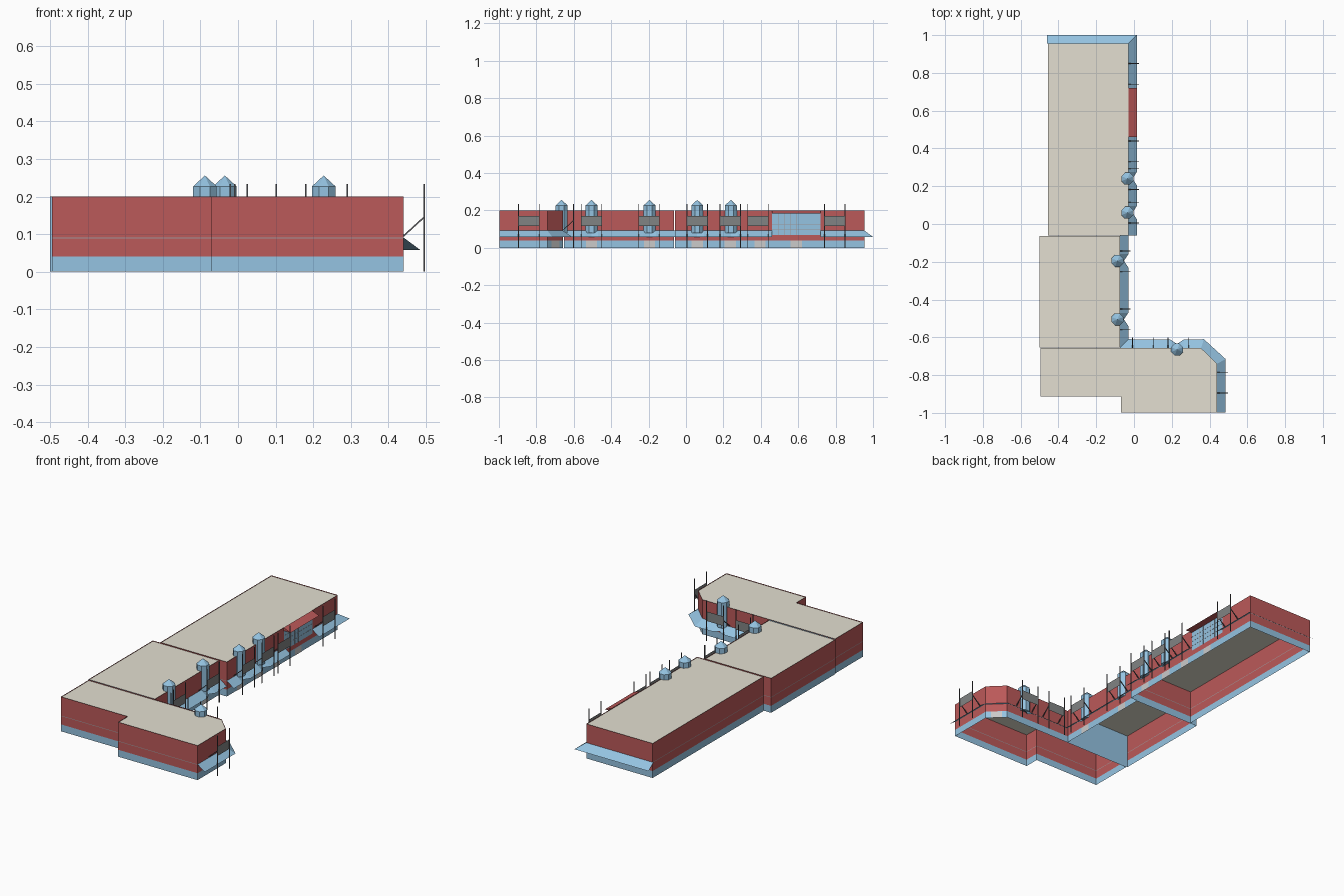
import bpy, bmesh, math
from mathutils import Vector

if "Cube" in bpy.data.objects:
    bpy.data.objects.remove(bpy.data.objects["Cube"])


def mat(name, r, g, b):
    m = bpy.data.materials.new(name)
    m.diffuse_color = (r, g, b, 1)
    m.use_nodes = True
    m.node_tree.nodes["Principled BSDF"].inputs["Base Color"].default_value = m.diffuse_color
    return m


RED = mat("red_wall", 0.50, 0.10, 0.10)
BLUE = mat("blue", 0.30, 0.55, 0.76)
TAN = mat("roof_tan", 0.77, 0.74, 0.64)
DARK = mat("pole_dark", 0.12, 0.12, 0.13)
GREY = mat("panel_grey", 0.22, 0.23, 0.23)
TRIM = mat("trim_grey", 0.35, 0.33, 0.35)
PALE = mat("door_pale", 0.72, 0.72, 0.72)


def finish(name, bm, mats):
    me = bpy.data.meshes.new(name)
    bm.to_mesh(me)
    bm.free()
    for m in mats:
        me.materials.append(m)
    ob = bpy.data.objects.new(name, me)
    bpy.context.collection.objects.link(ob)
    return ob


def mesh(name, verts, faces, m):
    bm = bmesh.new()
    vs = [bm.verts.new(v) for v in verts]
    for f in faces:
        bm.faces.new([vs[i] for i in f])
    return finish(name, bm, [m])


# Open-bottomed wall shell in colour bands, with parapet rim and sunken roof
def wing(name, poly, blue_edges=()):
    bm = bmesh.new()
    levels = [0, 0.04, 0.088, 0.091, 0.2]
    band = [1, 0, 3, 0]
    rings = [[bm.verts.new((x, y, z)) for x, y in poly] for z in levels]
    n = len(poly)
    for k in range(4):
        for i in range(n):
            j = (i + 1) % n
            f = bm.faces.new((rings[k][i], rings[k][j], rings[k + 1][j], rings[k + 1][i]))
            f.material_index = 1 if i in blue_edges else band[k]
    roof = bm.faces.new(rings[-1])
    bmesh.ops.inset_region(bm, faces=[roof], thickness=0.006)
    roof.material_index = 2
    for v in roof.verts:
        v.co.z = 0.196
    finish(name, bm, [RED, BLUE, TAN, TRIM])


wing("north_wing", [(-0.455, -0.06), (-0.03, -0.06), (-0.03, 0.955), (-0.455, 0.955)])
wing("middle_wing", [(-0.5, -0.653), (-0.075, -0.653), (-0.075, -0.064), (-0.5, -0.064)], (0,))
wing("south_wing", [(-0.495, -0.912), (-0.07, -0.912), (-0.07, -0.998), (0.44, -0.998),
                    (0.44, -0.74), (0.355, -0.657), (-0.495, -0.657)])

E, N = Vector((1, 0, 0)), Vector((0, 1, 0))
UP = Vector((0, 0, 1))


# Sloped awning sheet through (wall point, outer point) pairs
def awning(name, pairs):
    verts = []
    for w, o in pairs:
        verts += [(w[0], w[1], 0.091), (o[0], o[1], 0.058)]
    faces = [(2 * i, 2 * i + 1, 2 * i + 3, 2 * i + 2) for i in range(len(pairs) - 1)]
    mesh(name, verts, faces, BLUE)


# V-shaped cut in the awning in front of a tower
def notch(x, y, n):
    t = UP.cross(n)
    out = []
    for s, d in ((-0.035, 0.045), (0, 0.022), (0.035, 0.045)):
        w = Vector((x, y, 0)) + t * s
        out.append((w, w + n * d))
    return out


awning("south_awning", [((0.44, -0.998), (0.485, -0.998)), ((0.44, -0.74), (0.485, -0.715)),
                        ((0.355, -0.657), (0.37, -0.61))]
       + notch(0.228, -0.657, N)
       + [((-0.075, -0.657), (-0.03, -0.61))]
       + notch(-0.075, -0.505, E) + notch(-0.075, -0.195, E)
       + [((-0.075, -0.06), (-0.03, -0.06))])
awning("entrance_awning", [((-0.03, -0.06), (0.015, -0.06))]
       + notch(-0.03, 0.06, E) + notch(-0.03, 0.24, E)
       + [((-0.03, 0.46), (0.015, 0.46))])
awning("north_awning", [((-0.03, 0.72), (0.015, 0.72)), ((-0.03, 0.955), (0.015, 1.0)),
                        ((-0.46, 0.955), (-0.46, 1.0))])


# Octagonal tower with pointed cap
def tower(i, x, y):
    bm = bmesh.new()
    r = 0.034
    def ring(z):
        return [bm.verts.new((x + r * math.cos((k + 0.5) * math.pi / 4),
                              y + r * math.sin((k + 0.5) * math.pi / 4), z)) for k in range(8)]
    lo, hi = ring(0.08), ring(0.227)
    tip = bm.verts.new((x, y, 0.256))
    bm.faces.new(lo[::-1])
    for k in range(8):
        j = (k + 1) % 8
        bm.faces.new((lo[k], lo[j], hi[j], hi[k]))
        bm.faces.new((hi[k], hi[j], tip))
    finish(f"tower_{i}", bm, [BLUE])


for i, p in enumerate([(-0.035, 0.24), (-0.035, 0.06), (-0.088, -0.195),
                       (-0.088, -0.505), (0.228, -0.665)]):
    tower(i, *p)


# Thin square bar between two points
def bar(name, a, b, m=DARK, w=0.004):
    a, b = Vector(a), Vector(b)
    bm = bmesh.new()
    bmesh.ops.create_cube(bm, size=1)
    ob = finish(name, bm, [m])
    ob.scale = (w, w, (b - a).length)
    ob.rotation_euler = (b - a).to_track_quat('Z', 'Y').to_euler()
    ob.location = (a + b) / 2


# Pair of poles with braces to the wall and a dark panel between them
def sign(i, x, y, n):
    c, t = Vector((x, y, 0)), UP.cross(n)
    ends = []
    for s in (-0.055, 0.055):
        w = c + t * s
        p = w + n * 0.055
        ends.append(p)
        bar(f"pole_{i}", p, p + UP * 0.234)
        bar(f"brace_{i}", w + UP * 0.095, p + UP * 0.145)
    a, b = ends
    mesh(f"panel_{i}", [a + UP * 0.115, b + UP * 0.115, b + UP * 0.17, a + UP * 0.17],
         [(0, 1, 2, 3)], GREY)


for i, s in enumerate([(0.44, -0.84, E), (0.235, -0.657, N), (0.047, -0.657, N),
                       (-0.075, -0.505, E), (-0.075, -0.198, E), (-0.03, 0.06, E),
                       (-0.03, 0.237, E), (-0.03, 0.385, E), (-0.03, 0.795, E)]):
    sign(i, *s)


# Pale doors at ground level
def door(i, x, y, n, half=0.03):
    c, t = Vector((x, y, 0)) + n * 0.002, UP.cross(n)
    a, b = c - t * half, c + t * half
    mesh(f"door_{i}", [a, b, b + UP * 0.038, a + UP * 0.038], [(0, 1, 2, 3)], PALE)


D = Vector((0.083, 0.085, 0)).normalized()
for i, d in enumerate([(-0.075, -0.505, E), (-0.075, -0.195, E), (-0.03, 0.06, E),
                       (-0.03, 0.237, E), (-0.03, 0.395, E), (-0.03, 0.59, E),
                       (0.3975, -0.6985, D)]):
    door(i, *d)

# Glazed entrance with thin mullions
gx, y0, y1, z0, z1 = -0.027, 0.46, 0.72, 0.068, 0.182
mesh("entrance_glass", [(gx, y0, z0), (gx, y1, z0), (gx, y1, z1), (gx, y0, z1)],
     [(0, 1, 2, 3)], BLUE)
for k in range(1, 8):
    y = y0 + (y1 - y0) * k / 8
    bar("mullion", (gx, y, z0), (gx, y, z1), TRIM, 0.0015)
for k in range(1, 4):
    z = z0 + (z1 - z0) * k / 4
    bar("transom", (gx, y0, z), (gx, y1, z), TRIM, 0.0015)

# Red wedge canopy above the glass
mesh("entrance_canopy",
     [(x, y, z) for y in (y0, y1) for x, z in ((-0.03, 0.2), (-0.03, 0.182), (0.015, 0.182))],
     [(0, 1, 2), (3, 5, 4), (0, 2, 5, 3), (1, 4, 5, 2), (0, 3, 4, 1)], RED)
